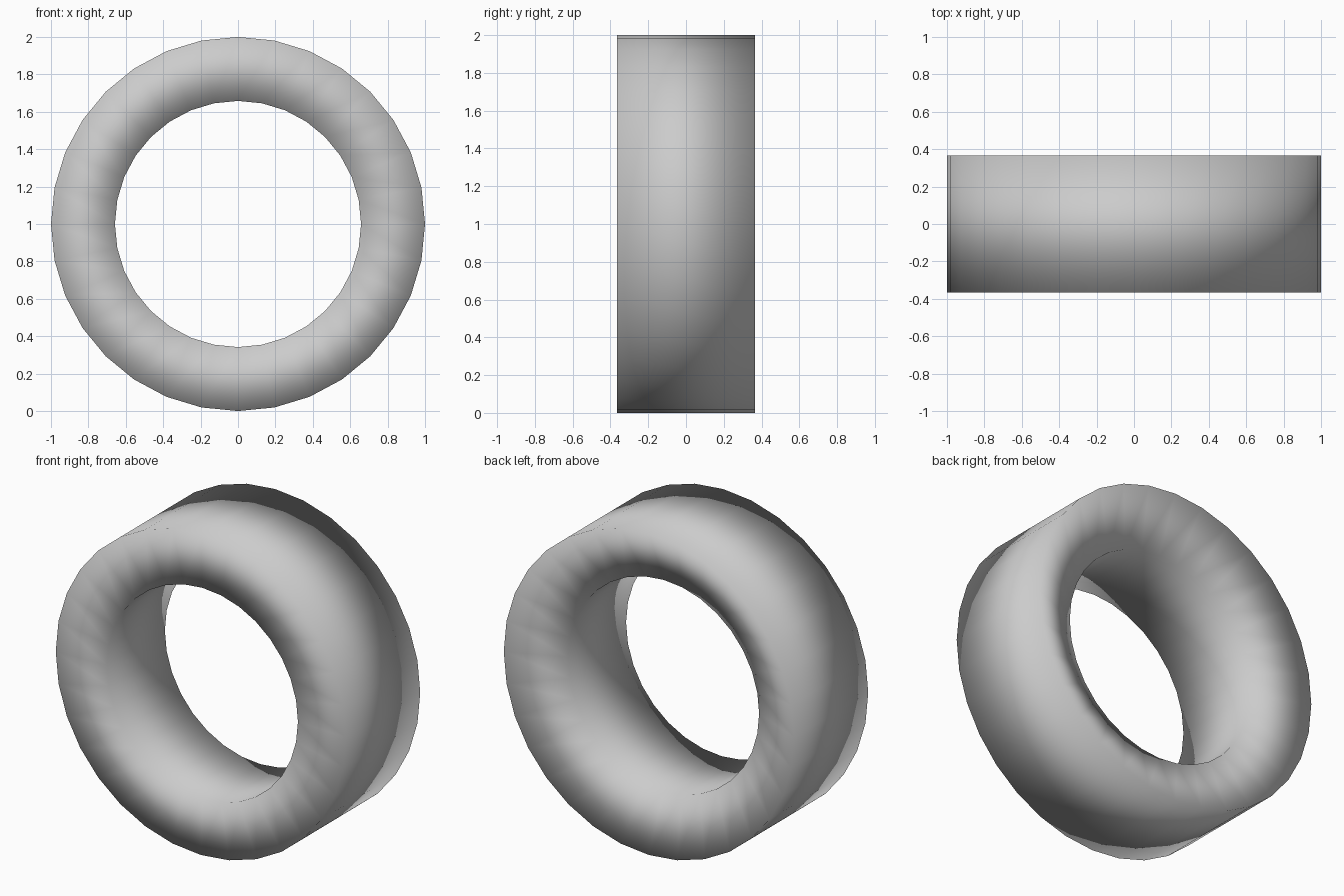
import bpy, bmesh
from math import pi
from mathutils import Vector, Matrix

if "Cube" in bpy.data.objects:
    bpy.data.objects.remove(bpy.data.objects["Cube"])

SEGMENTS = 32

# Cross-section of the ring: (radius, y), back face dished inward
profile = [(1.0, -0.365), (1.0, 0.365), (0.658, 0.22), (0.658, -0.35)]

# Spin the closed section around the y axis
bm = bmesh.new()
verts = [bm.verts.new((r, y, 0)) for r, y in profile]
edges = [bm.edges.new((verts[i], verts[(i + 1) % 4])) for i in range(4)]
bmesh.ops.spin(bm, geom=verts + edges, cent=(0, 0, 0), axis=(0, 1, 0),
               angle=2 * pi, steps=SEGMENTS, use_duplicate=False)
bmesh.ops.remove_doubles(bm, verts=bm.verts, dist=0.001)
bmesh.ops.recalc_face_normals(bm, faces=bm.faces)
bmesh.ops.transform(bm, matrix=Matrix.Translation(Vector((0, 0, 1))), verts=bm.verts)

# Soft shading over every edge
for f in bm.faces:
    f.smooth = True

mesh = bpy.data.meshes.new("ring")
bm.to_mesh(mesh)
bm.free()
ring = bpy.data.objects.new("ring", mesh)
bpy.context.collection.objects.link(ring)
